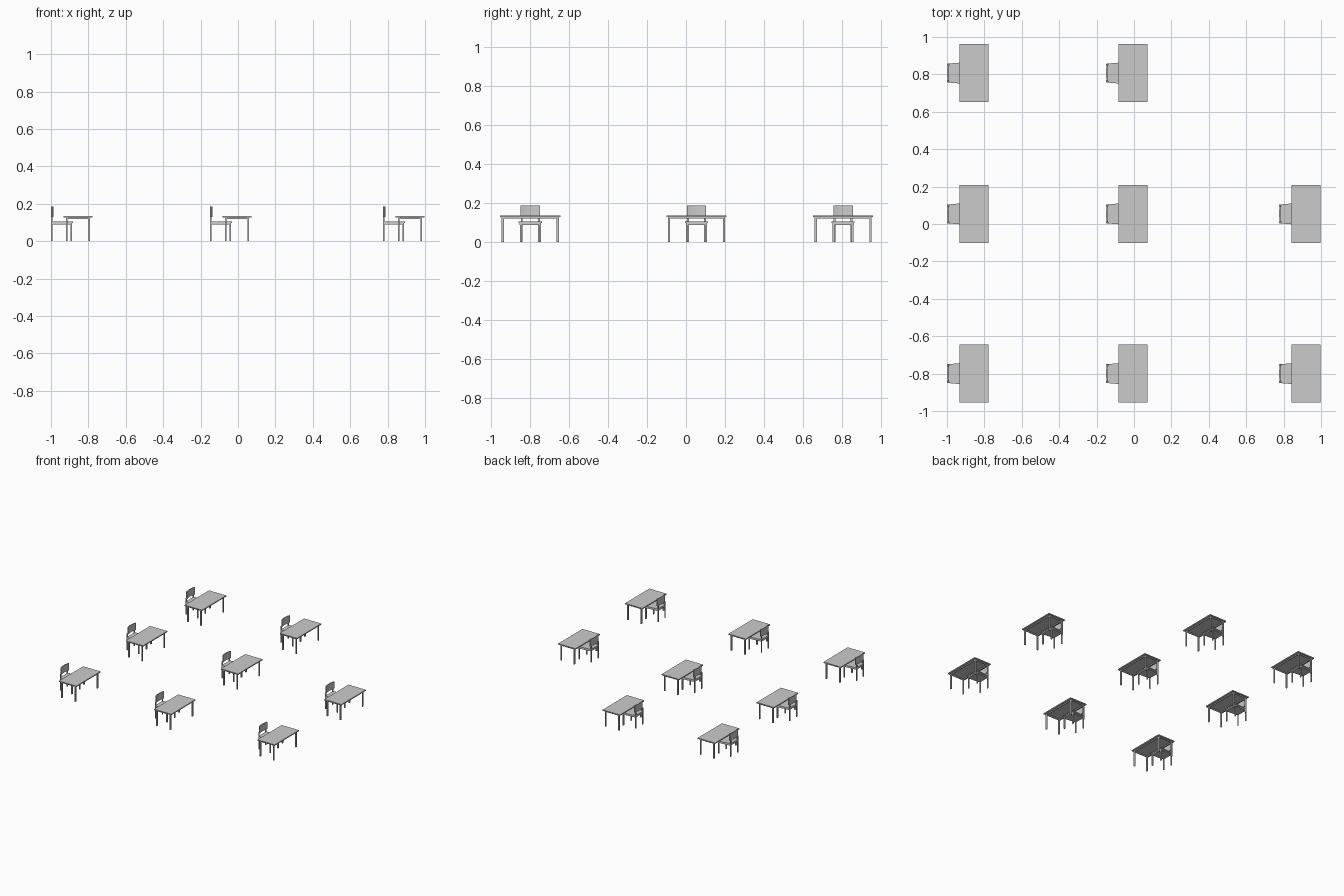
import bpy

if "Cube" in bpy.data.objects:
    bpy.data.objects.remove(bpy.data.objects["Cube"])

# x offset of each column (chair back edge) and y centre of each row
COLUMNS = [-1.0, -0.15, 0.775]
ROWS = [-0.80, 0.054, 0.807]


def make_mesh(name, verts, faces):
    mesh = bpy.data.meshes.new(name)
    mesh.from_pydata(verts, [], faces)
    mesh.update()
    return mesh


def prism(name, outline, z0, z1):
    """Extrude a counter-clockwise xy outline between two heights."""
    n = len(outline)
    verts = [(x, y, z) for z in (z0, z1) for x, y in outline]
    faces = [tuple(reversed(range(n))), tuple(range(n, 2 * n))]
    faces += [(i, (i + 1) % n, (i + 1) % n + n, i + n) for i in range(n)]
    return make_mesh(name, verts, faces)


def box(name, x0, x1, y0, y1, z0, z1):
    return prism(name, [(x0, y0), (x1, y0), (x1, y1), (x0, y1)], z0, z1)


def taper(x0, x1, w0, w1):
    return [(x0, -w0), (x1, -w1), (x1, w1), (x0, w0)]


parts = []

# table top
parts.append(box("table_top", 0.067, 0.222, -0.155, 0.155, 0.127, 0.135))

# table apron: long and short rails set in from the edge
for x in (0.085, 0.204):
    parts.append(box("table_long_rail", x - 0.003, x + 0.003, -0.136, 0.136, 0.119, 0.127))
for y in (-0.141, 0.141):
    parts.append(box("table_short_rail", 0.086, 0.203, y - 0.003, y + 0.003, 0.119, 0.127))

# table legs
for x in (0.085, 0.204):
    for y in (-0.141, 0.141):
        parts.append(box("table_leg", x - 0.004, x + 0.004, y - 0.006, y + 0.006, 0, 0.127))

# chair seat, wider at the front, over a slightly smaller frame
parts.append(prism("seat", taper(0.002, 0.117, 0.050, 0.060), 0.097, 0.106))
parts.append(prism("seat_frame", taper(0.004, 0.113, 0.046, 0.055), 0.088, 0.097))

# chair legs and back posts
for s in (-1, 1):
    parts.append(box("chair_front_leg", 0.105, 0.113, s * 0.049 - 0.005, s * 0.049 + 0.005, 0, 0.09))
    parts.append(box("chair_back_leg", 0.001, 0.007, s * 0.044 - 0.005, s * 0.044 + 0.005, 0, 0.135))

# gently curved backrest
ys = [-0.050, -0.025, 0.0, 0.025, 0.050]
bow = [0.007 * (y / 0.05) ** 2 for y in ys]
outline = [(b + 0.007, y) for b, y in zip(bow, ys)]
outline += [(b, y) for b, y in reversed(list(zip(bow, ys)))]
parts.append(prism("backrest", outline, 0.129, 0.186))

# place a desk and chair at every grid spot except the back right one
for i, x in enumerate(COLUMNS):
    for j, y in enumerate(ROWS):
        if (i, j) == (2, 2):
            continue
        for mesh in parts:
            obj = bpy.data.objects.new(mesh.name.split(".")[0], mesh)
            obj.location = (x, y, 0)
            bpy.context.collection.objects.link(obj)
